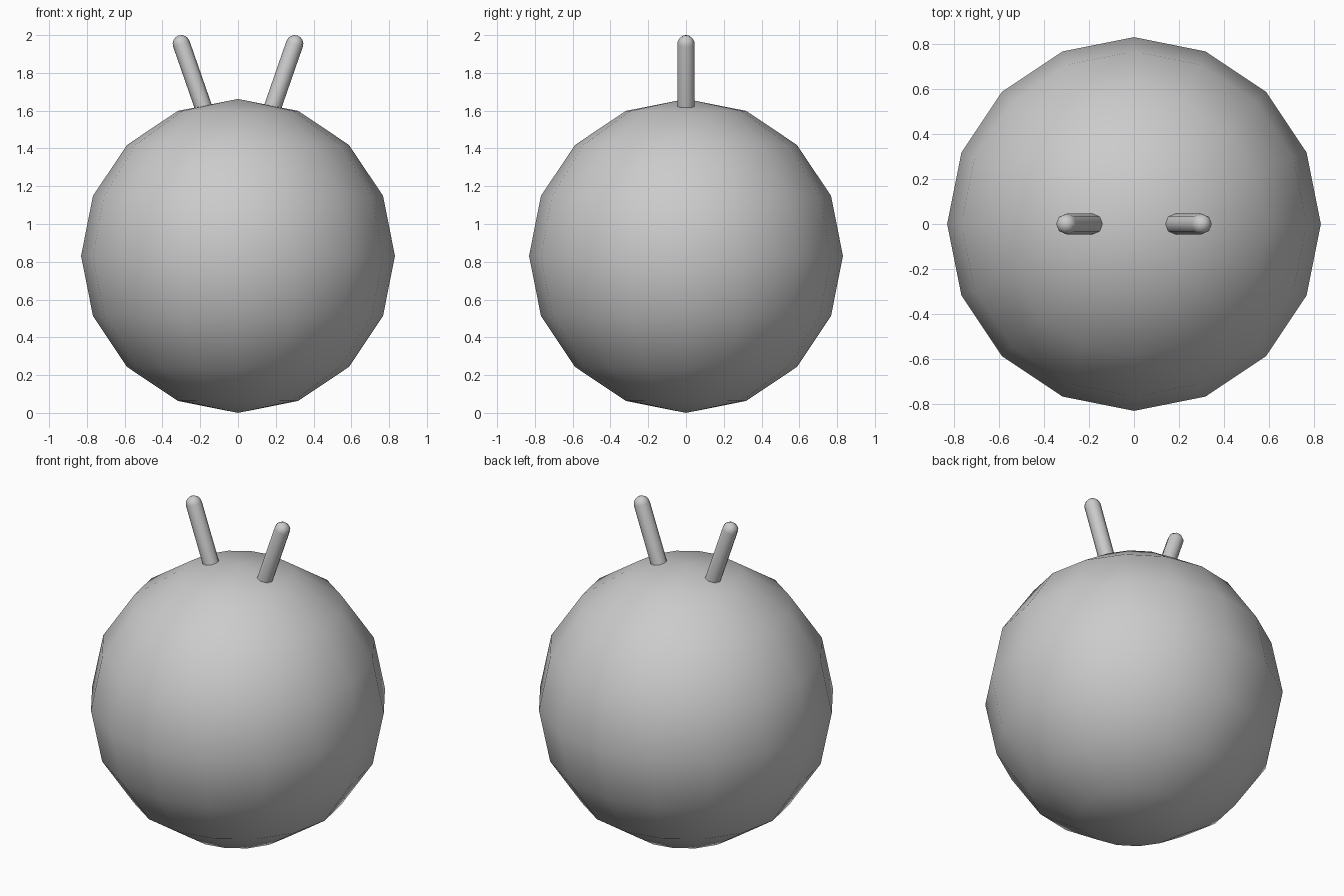
import bpy
import math
from mathutils import Vector

cube = bpy.data.objects.get("Cube")
if cube:
    bpy.data.objects.remove(cube, do_unlink=True)

grey = bpy.data.materials.new("plain grey")
grey.use_nodes = True
colour = (0.6, 0.6, 0.6, 1)
grey.diffuse_color = colour
grey.node_tree.nodes["Principled BSDF"].inputs["Base Color"].default_value = colour

RADIUS = 0.831
ROD = 0.046


def finish(obj, name):
    obj.name = name
    obj.data.materials.append(grey)
    for face in obj.data.polygons:
        face.use_smooth = True


# Round low-poly body
bpy.ops.mesh.primitive_uv_sphere_add(segments=16, ring_count=8, radius=RADIUS,
                                     location=(0, 0, RADIUS))
finish(bpy.context.object, "body")


# Capsule antennae: an eight-sided ball pulled apart at its middle ring
def antenna(side, name):
    tip = Vector((0.3 * side, 0, 2 - ROD))
    tilt = math.radians(19.2) * side
    axis = Vector((math.sin(tilt), 0, math.cos(tilt)))
    length = 0.42
    bpy.ops.mesh.primitive_cylinder_add(vertices=8, radius=ROD, depth=length,
                                        end_fill_type='NOTHING',
                                        location=tip - axis * length / 2,
                                        rotation=(0, tilt, 0))
    rod = bpy.context.object
    bpy.ops.mesh.primitive_uv_sphere_add(segments=8, ring_count=8, radius=ROD,
                                         location=tip, rotation=(0, tilt, 0))
    cap = bpy.context.object
    # Keep only the upper half of the ball, then weld it to the rod
    bpy.ops.object.mode_set(mode='EDIT')
    bpy.ops.mesh.select_all(action='SELECT')
    bpy.ops.mesh.bisect(plane_co=tip, plane_no=axis, clear_inner=True)
    bpy.ops.object.mode_set(mode='OBJECT')
    rod.select_set(True)
    cap.select_set(True)
    bpy.context.view_layer.objects.active = rod
    bpy.ops.object.join()
    bpy.ops.object.mode_set(mode='EDIT')
    bpy.ops.mesh.select_all(action='SELECT')
    bpy.ops.mesh.remove_doubles(threshold=0.002)
    bpy.ops.object.mode_set(mode='OBJECT')
    finish(rod, name)


antenna(1, "left_antenna")
antenna(-1, "right_antenna")
